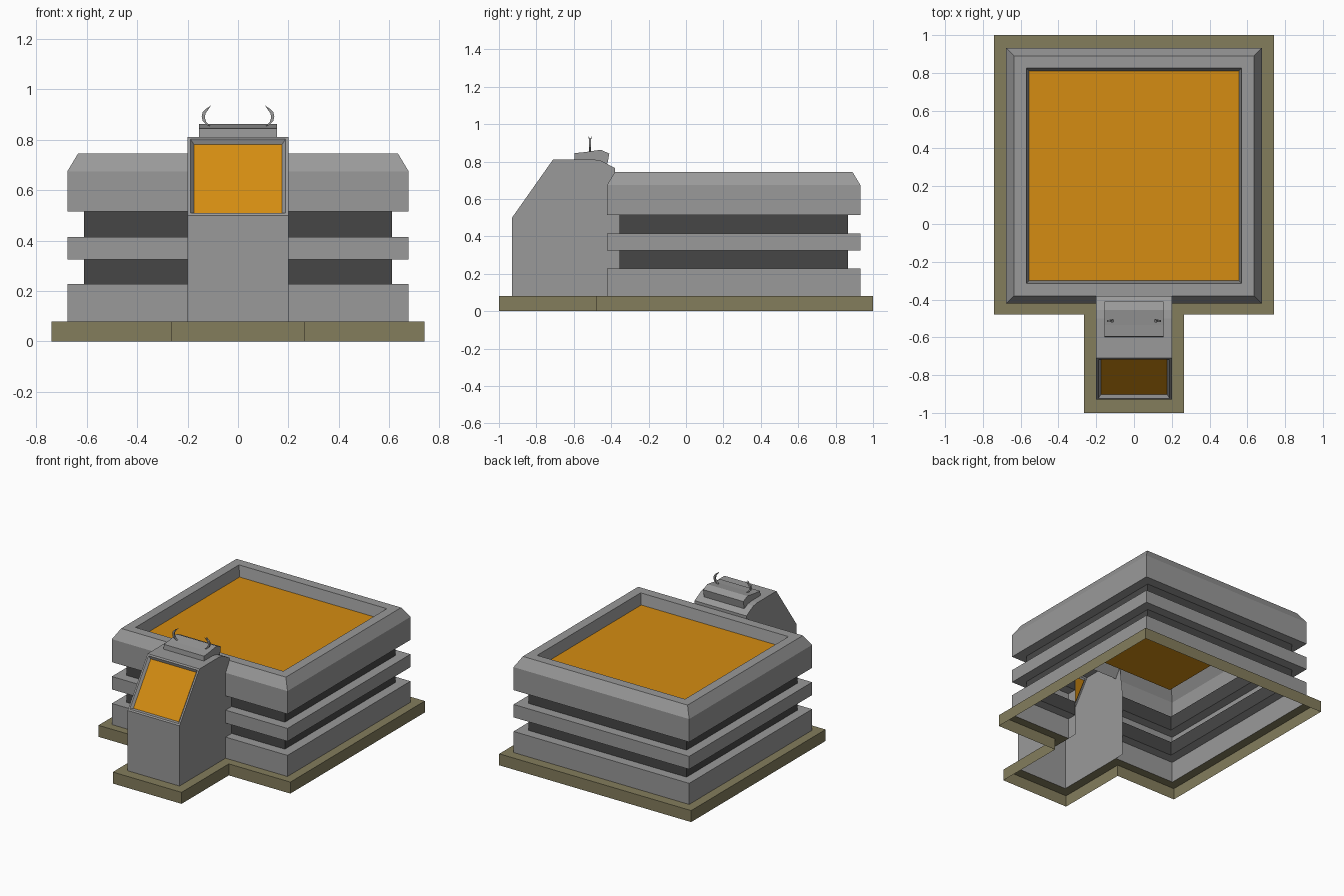
import bpy, bmesh
from mathutils import Vector

cube = bpy.data.objects.get("Cube")
if cube:
    bpy.data.objects.remove(cube, do_unlink=True)


def material(name, rgb):
    m = bpy.data.materials.new(name)
    m.use_nodes = True
    m.diffuse_color = (*rgb, 1)
    bsdf = next(n for n in m.node_tree.nodes if n.type == 'BSDF_PRINCIPLED')
    bsdf.inputs["Base Color"].default_value = (*rgb, 1)
    return m


GREY = material("wall grey", (0.32, 0.32, 0.32))
DARK = material("window dark grey", (0.062, 0.062, 0.062))
ORANGE = material("panel orange", (0.66, 0.265, 0.006))
OLIVE = material("base olive", (0.23, 0.205, 0.108))


def finish(name, bm, mats):
    bmesh.ops.recalc_face_normals(bm, faces=bm.faces)
    mesh = bpy.data.meshes.new(name)
    bm.to_mesh(mesh)
    bm.free()
    for m in mats:
        mesh.materials.append(m)
    obj = bpy.data.objects.new(name, mesh)
    bpy.context.collection.objects.link(obj)
    return obj


def bridge(bm, a, b, skip_last=False):
    """Join two rings of vertices with quads."""
    n = len(a)
    return [bm.faces.new((a[i], a[(i + 1) % n], b[(i + 1) % n], b[i]))
            for i in range(n - skip_last)]


def ring(bm, points):
    return [bm.verts.new(p) for p in points]


def tee(half, back, step, arm, front, z):
    """Outline of the square hall with the front wing."""
    right = [(arm, front), (arm, step), (half, step), (half, back)]
    return [(x, y, z) for x, y in right + [(-x, y) for x, y in reversed(right)]]


def prism(name, points, half, mat, x=0.0):
    """Solid with a y-z profile, running across x."""
    bm = bmesh.new()
    a, b = (ring(bm, [(x + s * half, y, z) for y, z in points]) for s in (-1, 1))
    bridge(bm, a, b)
    bm.faces.new(a)
    bm.faces.new(b)
    return finish(name, bm, [mat])


# Base: open underneath, with a ledge running up to the walls
bm = bmesh.new()
outer, top = 0.74, 0.08
rings = [ring(bm, tee(outer, 1, -0.48, 0.265, -1, 0)),
         ring(bm, tee(outer, 1, -0.48, 0.265, -1, top)),
         ring(bm, tee(0.677, 0.93, -0.42, 0.2, -0.93, top))]
for lower, upper in zip(rings, rings[1:]):
    bridge(bm, lower, upper)
finish("base", bm, [OLIVE])

# Main hall: stepped wall profile (half width, height) with sunken roof
CY, WIDE, IN = 0.255, 0.677, 0.61
profile = [(WIDE, top), (WIDE, 0.227), (IN, 0.227), (IN, 0.325),
           (WIDE, 0.325), (WIDE, 0.415), (IN, 0.415), (IN, 0.515),
           (WIDE, 0.515), (WIDE, 0.675), (0.635, 0.745), (0.57, 0.745),
           (0.555, 0.67)]
bm = bmesh.new()
previous = None
for h, z in profile:
    plan = [(0.2, -h), (h, -h), (h, h), (-h, h), (-h, -h), (-0.2, -h)]
    current = ring(bm, [(x, y + CY, z) for x, y in plan])
    if previous:
        # the wall is open towards the front wing below the parapet
        faces = bridge(bm, previous, current, skip_last=z <= 0.675 and h > 0.6)
        if h == IN and abs(previous[1].co.x - h) < 1e-5:
            for f in faces:
                f.material_index = 1
    previous = current
bm.faces.new(previous).material_index = 2
finish("main_hall", bm, [GREY, DARK, ORANGE])

# Front wing: profile swept across x, open underneath
wing = [(-0.93, top), (-0.93, 0.5), (-0.71, 0.812), (-0.5, 0.812),
        (-0.455, 0.805), (-0.38, 0.765), (-0.38, 0.745), (-0.352, 0.52),
        (-0.352, top)]
bm = bmesh.new()
sides = [ring(bm, [(s * 0.2, y, z) for y, z in wing]) for s in (-1, 1)]
for side in sides:
    bm.faces.new(side)
for i in range(6):
    face = bm.faces.new((sides[0][i], sides[1][i], sides[1][i + 1], sides[0][i + 1]))
    if i == 1:
        screen = face
bmesh.ops.recalc_face_normals(bm, faces=bm.faces)
# sloping screen set into the front
bmesh.ops.inset_region(bm, faces=[screen], thickness=0.016)
bmesh.ops.inset_region(bm, faces=[screen], thickness=0.019, depth=-0.017)
screen.material_index = 1
finish("front_wing", bm, [GREY, ORANGE])

# Roof box on the wing
prism("roof_box", [(-0.598, 0.808), (-0.595, 0.845), (-0.535, 0.851),
                   (-0.455, 0.863), (-0.41, 0.842), (-0.42, 0.788),
                   (-0.46, 0.805)], 0.155, GREY)

# Curved horns: tapered stem along a path, with a forked tip
path = [(0.115, 0.856, 0.007), (0.133, 0.872, 0.007), (0.138, 0.89, 0.006),
        (0.134, 0.908, 0.006), (0.124, 0.92, 0.005)]
for s, label in ((1, "left"), (-1, "right")):
    bm = bmesh.new()
    rows = []
    for x, z, r in path:
        rows.append(ring(bm, [(s * (x + dx * r), -0.513 + dy * 0.006, z + dz * r)
                              for dx, dy, dz in ((1, -1, 0.3), (1, 1, 0.3),
                                                 (-1, 1, -0.3), (-1, -1, -0.3))]))
    for a, b in zip(rows, rows[1:]):
        bridge(bm, a, b)
    bm.faces.new(rows[0])
    bm.faces.new(rows[-1])
    for side in (-1, 1):
        root = [Vector((s * (0.124 + dx), -0.513 + dy * side, 0.92 + dx * 0.3))
                for dx, dy in ((0.005, 0), (0.005, 0.006), (-0.005, 0.006), (-0.005, 0))]
        foot = ring(bm, root)
        tip = bm.verts.new((s * 0.107, -0.513 + side * 0.01, 0.936))
        bm.faces.new(foot)
        for i in range(4):
            bm.faces.new((foot[i], foot[(i + 1) % 4], tip))
    finish(label + "_horn", bm, [GREY])
